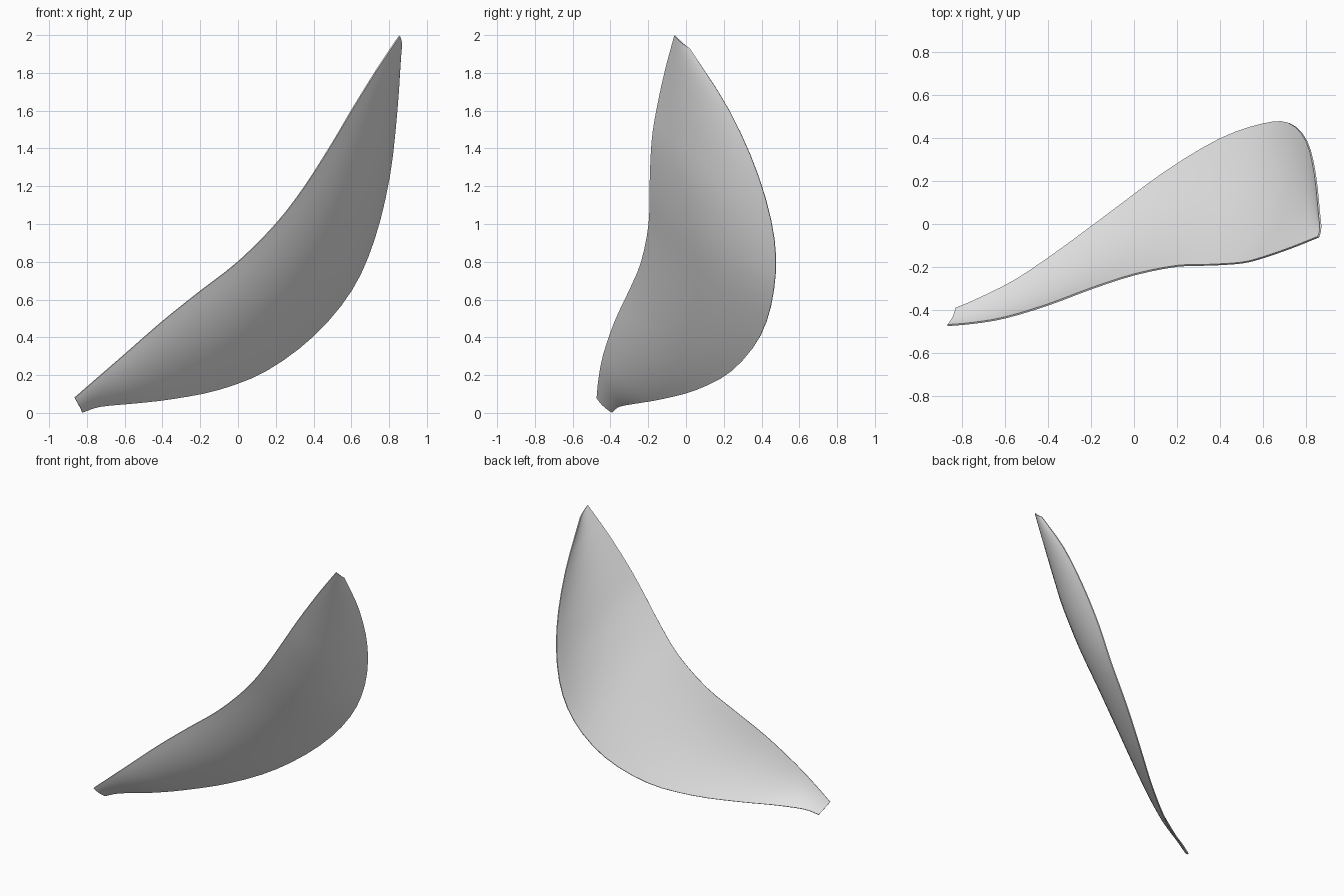
import bpy, bmesh, math
from mathutils import Vector

cube = bpy.data.objects.get("Cube")
if cube:
    bpy.data.objects.remove(cube, do_unlink=True)

# Matching stations along the two long rims of the blade, base to tip
INNER_RIM = [(-.865, -.47, .08), (-.75, -.46, .18), (-.6, -.435, .31), (-.4, -.375, .485),
             (-.2, -.30, .645), (0, -.235, .80), (.2, -.195, 1.0), (.35, -.19, 1.195),
             (.5, -.18, 1.43), (.6, -.155, 1.6), (.73, -.11, 1.81), (.855, -.06, 1.997)]
OUTER_RIM = [(-.825, -.39, .004), (-.73, -.35, .035), (-.55, -.26, .052), (-.35, -.125, .075),
             (-.1, .06, .125), (.15, .245, .225), (.4, .395, .41), (.6, .465, .65),
             (.72, .468, .92), (.8, .385, 1.25), (.84, .23, 1.6), (.862, .02, 1.93)]
STEPS = 3      # rows between stations
ACROSS = 12    # faces across the blade
CUP = 0.07     # depth of the cupped section relative to its width
THICKNESS = 0.008


def smooth_path(points, steps):
    """Catmull-Rom curve through the points."""
    p = [Vector(q) for q in points]
    p = [2 * p[0] - p[1]] + p + [2 * p[-1] - p[-2]]
    path = []
    for i in range(1, len(p) - 2):
        a, b, c, d = p[i - 1:i + 3]
        for s in range(steps):
            t = s / steps
            path.append(0.5 * (2 * b + (c - a) * t + (2 * a - 5 * b + 4 * c - d) * t ** 2
                               + (3 * b - a - 3 * c + d) * t ** 3))
    path.append(p[-2])
    return path


inner = smooth_path(INNER_RIM, STEPS)
outer = smooth_path(OUTER_RIM, STEPS)

# Cupped sheet lofted between the rims
bm = bmesh.new()
rows = []
last = len(inner) - 1
for i, (a, b) in enumerate(zip(inner, outer)):
    lo, hi = max(i - 1, 0), min(i + 1, last)
    along = (inner[hi] + outer[hi]) - (inner[lo] + outer[lo])
    normal = (b - a).cross(along).normalized()
    depth = CUP * (b - a).length
    row = []
    for j in range(ACROSS + 1):
        t = j / ACROSS
        row.append(bm.verts.new(a.lerp(b, t) + normal * depth * 4 * t * (1 - t)))
    rows.append(row)
for r0, r1 in zip(rows, rows[1:]):
    for j in range(ACROSS):
        bm.faces.new((r0[j], r0[j + 1], r1[j + 1], r1[j]))
mesh = bpy.data.meshes.new("curved_blade")
bm.to_mesh(mesh)
bm.free()

blade = bpy.data.objects.new("curved_blade", mesh)
bpy.context.collection.objects.link(blade)

# Thin shell
shell = blade.modifiers.new("shell", 'SOLIDIFY')
shell.thickness = THICKNESS
shell.offset = 0

# Plain light grey
grey = bpy.data.materials.new("light_grey")
grey.use_nodes = True
color = (0.8, 0.8, 0.8, 1)
grey.diffuse_color = color
grey.node_tree.nodes["Principled BSDF"].inputs["Base Color"].default_value = color
mesh.materials.append(grey)

bpy.ops.object.select_all(action='DESELECT')
blade.select_set(True)
bpy.context.view_layer.objects.active = blade
bpy.ops.object.modifier_apply(modifier="shell")
bpy.ops.object.shade_smooth_by_angle(angle=math.radians(35))
